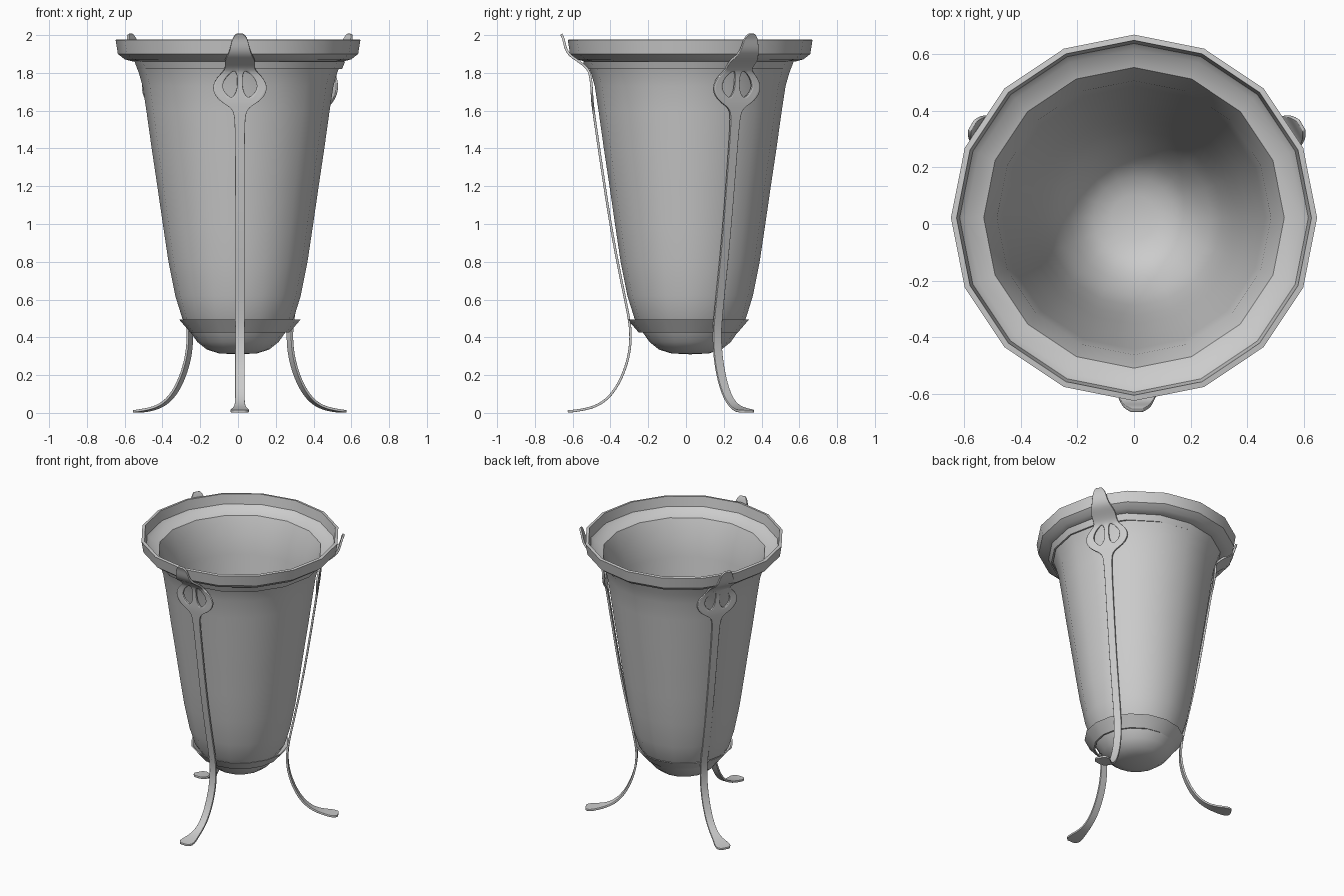
import bpy, bmesh
from math import cos, sin, tau, radians

if "Cube" in bpy.data.objects:
    bpy.data.objects.remove(bpy.data.objects["Cube"])


def add_object(name, bm, location, angle):
    bmesh.ops.remove_doubles(bm, verts=bm.verts, dist=0.0005)
    bmesh.ops.recalc_face_normals(bm, faces=bm.faces)
    mesh = bpy.data.meshes.new(name)
    bm.to_mesh(mesh)
    bm.free()
    ob = bpy.data.objects.new(name, mesh)
    bpy.context.collection.objects.link(ob)
    ob.location = location
    bpy.ops.object.select_all(action='DESELECT')
    ob.select_set(True)
    bpy.context.view_layer.objects.active = ob
    bpy.ops.object.shade_smooth_by_angle(angle=radians(angle))
    return ob


def lathe(name, profile, location, closed=False, sides=16):
    bm = bmesh.new()
    rings = [[bm.verts.new((r * cos(tau * i / sides), r * sin(tau * i / sides), z))
              for i in range(sides)] for r, z in profile]
    pairs = list(zip(rings, rings[1:]))
    if closed:
        pairs.append((rings[-1], rings[0]))
    for a, b in pairs:
        for i in range(sides):
            j = (i + 1) % sides
            bm.faces.new((a[i], a[j], b[j], b[i]))
    return add_object(name, bm, location, 35)


# Glass vessel: outer wall, flared rim, ledge, then inner wall
outer = [(0.0, 0.31), (0.10, 0.315), (0.165, 0.335), (0.215, 0.375), (0.25, 0.425),
         (0.295, 0.50), (0.332, 0.62), (0.368, 0.80), (0.398, 1.0), (0.427, 1.2),
         (0.457, 1.4), (0.485, 1.6), (0.505, 1.73), (0.525, 1.80), (0.548, 1.86)]
rim = [(0.565, 1.862), (0.60, 1.872), (0.636, 1.90), (0.648, 1.975), (0.628, 1.978),
       (0.617, 1.91), (0.595, 1.888), (0.532, 1.868)]
inner = [(max(r - 0.02, 0.0), z + 0.02) for r, z in reversed(outer[:-2])]
lathe("vessel", outer + rim + inner, (0, 0.022, 0))

# Metal bands of the stand
frame = (0.01, 0.012, 0)
lathe("lower_band", [(0.262, 0.425), (0.322, 0.495), (0.312, 0.495), (0.252, 0.425)],
      frame, closed=True)
lathe("upper_band", [(0.541, 1.82), (0.557, 1.86), (0.545, 1.86), (0.53, 1.82)],
      frame, closed=True)

# Leg strip: radius, height, half width from foot tip to hook tip
path = [(0.638, 0.008, 0.03), (0.615, 0.009, 0.052), (0.57, 0.015, 0.046), (0.51, 0.027, 0.03),
        (0.45, 0.055, 0.025), (0.395, 0.11, 0.025), (0.35, 0.19, 0.025), (0.315, 0.29, 0.025),
        (0.302, 0.40, 0.024), (0.312, 0.50, 0.024), (0.355, 0.70, 0.024), (0.41, 0.98, 0.024),
        (0.458, 1.30, 0.025), (0.495, 1.55, 0.026), (0.503, 1.61, 0.035), (0.507, 1.64, 0.09),
        (0.509, 1.67, 0.125), (0.511, 1.71, 0.145), (0.514, 1.75, 0.138), (0.519, 1.785, 0.112),
        (0.527, 1.812, 0.082), (0.545, 1.835, 0.078), (0.585, 1.865, 0.083), (0.632, 1.895, 0.062),
        (0.652, 1.935, 0.05), (0.66, 1.98, 0.042), (0.672, 2.005, 0.022)]
# Teardrop opening edges for the loop rows: inner and outer
holes = {16: (0.035, 0.055), 17: (0.015, 0.092), 18: (0.014, 0.09),
         19: (0.014, 0.068), 20: (0.022, 0.036)}


def make_leg(name, turn):
    bm = bmesh.new()
    rows = []
    for k, (r, z, w) in enumerate(path):
        a, b = holes.get(k, (w * 0.33, w * 0.67))
        half = [a, b, w]
        xs = [-x for x in reversed(half)] + [0.0] + half
        rows.append([bm.verts.new((x, -r, z)) for x in xs])
    for k in range(len(rows) - 1):
        for c in range(6):
            if c in (1, 4) and k in holes and k + 1 in holes:
                continue
            bm.faces.new((rows[k][c], rows[k][c + 1], rows[k + 1][c + 1], rows[k + 1][c]))
    leg = add_object(name, bm, frame, 40)
    leg.rotation_euler.z = radians(turn)
    sub = leg.modifiers.new("round_outline", 'SUBSURF')
    sub.levels = sub.render_levels = 2
    thick = leg.modifiers.new("thickness", 'SOLIDIFY')
    thick.thickness = 0.013
    thick.offset = 0
    bev = leg.modifiers.new("soft_edges", 'BEVEL')
    bev.width = 0.003
    bev.limit_method = 'ANGLE'
    bev.angle_limit = radians(50)


for name, turn in (("front_leg", 0), ("right_leg", 120), ("left_leg", 240)):
    make_leg(name, turn)
